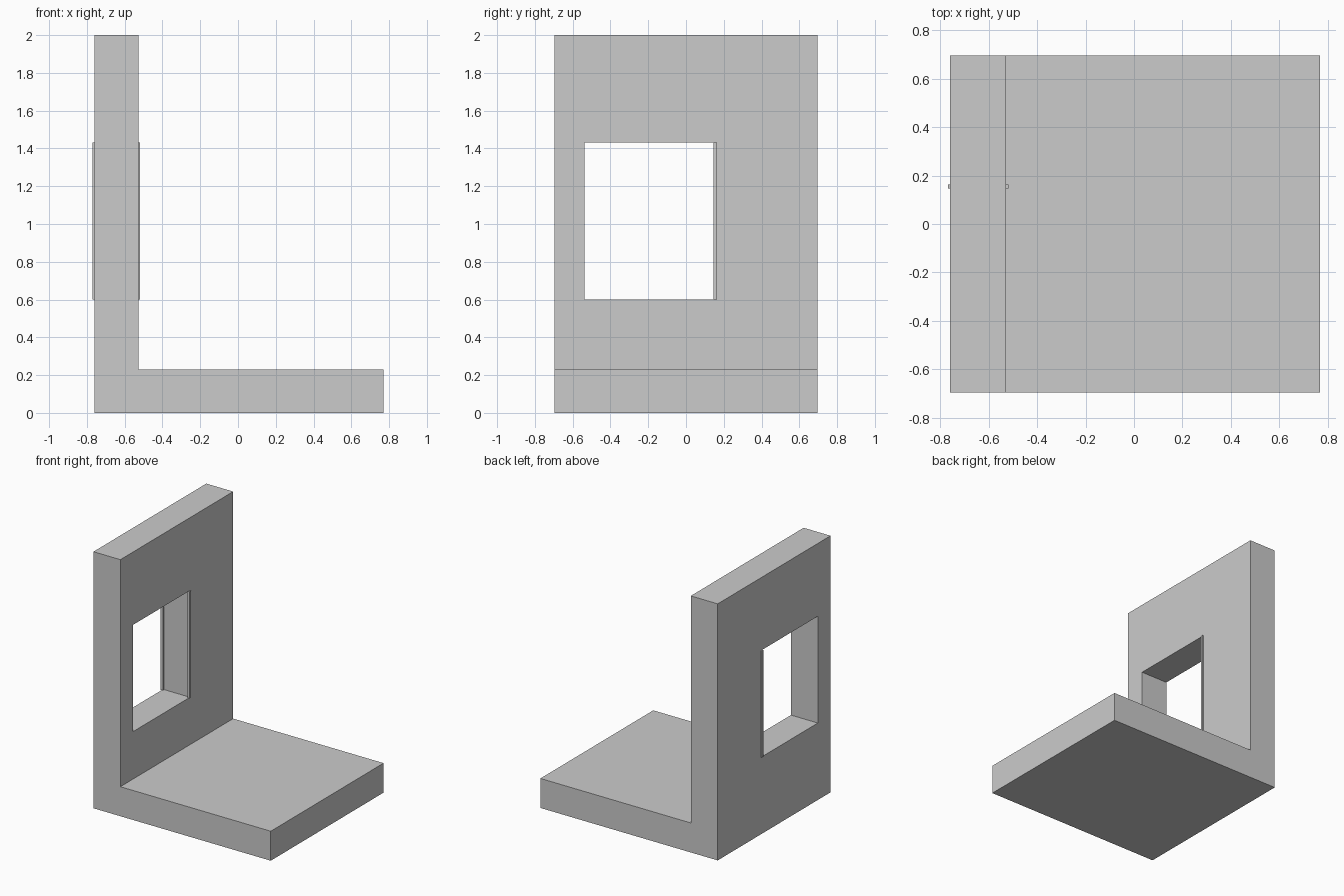
import bpy, bmesh

if "Cube" in bpy.data.objects:
    bpy.data.objects.remove(bpy.data.objects["Cube"])

def block(name, x, y, z):
    """Box from (min, max) ranges on each axis."""
    bm = bmesh.new()
    bmesh.ops.create_cube(bm, size=1)
    for v in bm.verts:
        v.co = [r[0] if c < 0 else r[1] for c, r in zip(v.co, (x, y, z))]
    me = bpy.data.meshes.new(name)
    bm.to_mesh(me)
    bm.free()
    ob = bpy.data.objects.new(name, me)
    bpy.context.collection.objects.link(ob)
    return ob

HALF = 0.695
WALL = (-0.76, -0.528)
WIN_Y, WIN_Z = (-0.538, 0.162), (0.6, 1.432)

# L-shaped floor and wall: side profile extruded along y
profile = [(WALL[0], 0), (0.769, 0), (0.769, 0.23), (WALL[1], 0.23), (WALL[1], 2), (WALL[0], 2)]
bm = bmesh.new()
face = bm.faces.new([bm.verts.new((x, -HALF, z)) for x, z in profile])
ext = bmesh.ops.extrude_face_region(bm, geom=[face])
bmesh.ops.translate(bm, vec=(0, 2 * HALF, 0),
                    verts=[g for g in ext["geom"] if isinstance(g, bmesh.types.BMVert)])
bmesh.ops.recalc_face_normals(bm, faces=bm.faces)
me = bpy.data.meshes.new("wall_and_floor")
bm.to_mesh(me)
bm.free()
body = bpy.data.objects.new("wall_and_floor", me)
bpy.context.collection.objects.link(body)

# Window opening
cutter = block("window_cutter", (-1, -0.3), WIN_Y, WIN_Z)
cutter.hide_render = True
cutter.hide_set(True)
cut = body.modifiers.new("window", 'BOOLEAN')
cut.operation = 'DIFFERENCE'
cut.solver = 'EXACT'
cut.object = cutter

# Thin hinge strips on the two edges of one jamb
for side, x in (("outer", (-0.769, -0.750)), ("inner", (-0.538, -0.519))):
    block(side + "_hinge_strip", x, (0.146, 0.163), WIN_Z)
